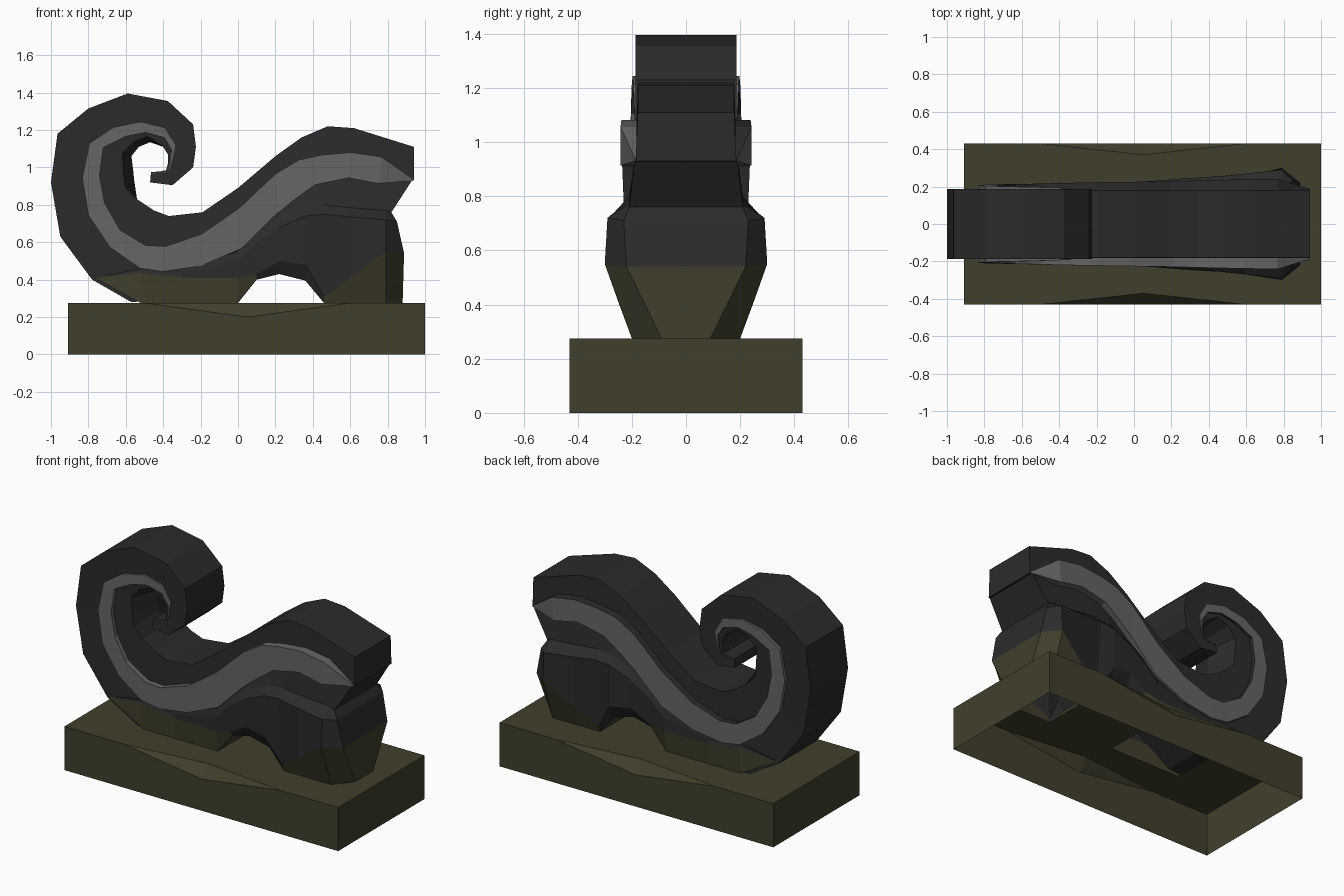
import bpy, bmesh


def material(name, rgb):
    m = bpy.data.materials.new(name)
    m.diffuse_color = (*rgb, 1)
    return m


DARK = material("charcoal", (0.024, 0.024, 0.024))
GRAY = material("stripe gray", (0.13, 0.13, 0.13))
OLIVE = material("olive", (0.053, 0.050, 0.025))


def finish(name, bm, mats):
    bmesh.ops.remove_doubles(bm, verts=bm.verts, dist=0.0005)
    bmesh.ops.recalc_face_normals(bm, faces=bm.faces)
    me = bpy.data.meshes.new(name)
    bm.to_mesh(me)
    bm.free()
    for m in mats:
        me.materials.append(m)
    ob = bpy.data.objects.new(name, me)
    bpy.context.collection.objects.link(ob)
    return ob


# --- Plinth: open-bottomed box, chipped front and back edges, openings under the feet
TOP = 0.275
xs = [-0.91, -0.5, 0.0, 0.05, 0.47, 0.6, 0.77, 1.0]
bm = bmesh.new()
grid = []
for x in xs:
    t = min(1, abs(x - 0.05) / 0.55)                     # 0 at the deepest point of the chip
    rim_z, inner = 0.2 + 0.075 * t, 0.43 - 0.06 * (1 - t)
    grid.append([bm.verts.new((x, y, z)) for y, z in (
        (-0.43, rim_z), (-inner, TOP), (-0.2, TOP), (0.2, TOP), (inner, TOP), (0.43, rim_z))])
for i in range(len(xs) - 1):
    for j in range(5):
        if not (j == 2 and i in (1, 4, 5)):
            bm.faces.new((grid[i][j], grid[i + 1][j], grid[i + 1][j + 1], grid[i][j + 1]))
rim = [g[0] for g in grid] + grid[-1][1:] + [g[-1] for g in grid[-2::-1]] + grid[0][-2:0:-1]
low = [bm.verts.new((v.co.x, v.co.y, 0)) for v in rim]
for k in range(len(rim)):
    n = (k + 1) % len(rim)
    bm.faces.new((rim[k], low[k], low[n], rim[n]))
finish("plinth", bm, [OLIVE])

# --- Scroll: stations of (inner/top x, z, outer/bottom x, z, stripe start, stripe end)
scroll = [
    (0.94, 1.11, 0.94, 0.93, 0.97, 1.0),
    (0.78, 1.16, 0.75, 0.90, 0.40, 0.95),
    (0.62, 1.21, 0.59, 0.93, 0.46, 0.95),
    (0.48, 1.22, 0.41, 0.90, 0.48, 0.98),
    (0.34, 1.16, 0.30, 0.81, 0.34, 0.95),
    (0.20, 1.06, 0.20, 0.71, 0.27, 0.90),
    (0.00, 0.89, 0.02, 0.53, 0.30, 0.90),
    (-0.19, 0.76, -0.20, 0.43, 0.35, 0.87),
    (-0.37, 0.74, -0.42, 0.29, 0.36, 0.66),
    (-0.45, 0.77, -0.57, 0.28, 0.38, 0.63),
    (-0.54, 0.83, -0.78, 0.40, 0.38, 0.60),
    (-0.555, 0.93, -0.95, 0.63, 0.40, 0.62),
    (-0.56, 0.98, -1.00, 0.92, 0.41, 0.62),
    (-0.57, 1.06, -0.965, 1.18, 0.38, 0.57),
    (-0.53, 1.11, -0.80, 1.315, 0.27, 0.51),
    (-0.47, 1.135, -0.59, 1.395, 0.20, 0.42),
    (-0.40, 1.11, -0.375, 1.355, 0.20, 0.42),
    (-0.375, 1.07, -0.24, 1.23, 0.15, 0.30),
    (-0.375, 1.02, -0.225, 1.11, 0.10, 0.15),
    (-0.385, 0.985, -0.24, 1.00, 0.10, 0.12),
    (-0.42, 0.978, -0.35, 0.905, 0.10, 0.12),
    (-0.465, 0.975, -0.47, 0.92, 0.10, 0.12),
]
bm = bmesh.new()
rings = []
for i, (ax, az, dx, dz, fb, fc) in enumerate(scroll):
    tip = i == 0 or i >= 18
    out = 0.187 if tip else 0.245 - 0.0032 * i           # stripe stands proud of the side
    edge = 0.12 if 10 < i < 16 else 0                    # inner wall of the curl is crowned
    prof = [(edge, 0.178), (fb, 0.182), (fb, out), (fc, out), (fc, 0.184), (1, 0.186)]
    half = [(ax + (dx - ax) * f, y, az + (dz - az) * f) for f, y in prof]
    ring = [(x, -y, z) for x, y, z in half] + half[::-1] + [(ax, 0, az)]
    rings.append([bm.verts.new(p) for p in ring])
for r, s in zip(rings, rings[1:]):
    for k in range(13):
        n = (k + 1) % 13
        f = bm.faces.new((r[k], r[n], s[n], s[k]))
        f.material_index = 1 if k in (1, 2, 3, 7, 8) else 0
for r in (rings[0], rings[-1]):
    bm.faces.new((r[0], r[5], r[6], r[11], r[12]))
finish("scroll", bm, [DARK, GRAY])

# --- Legs: stations of x, top z, shelf z, shelf y, colour line z, y there, bottom z
legs = [
    (-0.76, 0.412, 0.410, 0.19, 0.408, 0.192, 0.405),
    (-0.52, 0.46, 0.45, 0.205, 0.435, 0.21, TOP),
    (-0.30, 0.46, 0.43, 0.21, 0.41, 0.215, TOP),
    (0.00, 0.59, 0.50, 0.225, 0.41, 0.22, TOP),
    (0.10, 0.66, 0.60, 0.23, 0.43, 0.225, 0.40),
    (0.22, 0.76, 0.68, 0.24, 0.50, 0.235, 0.43),
    (0.36, 0.88, 0.74, 0.25, 0.48, 0.25, 0.395),
    (0.46, 0.93, 0.75, 0.255, 0.31, 0.21, TOP),
    (0.60, 0.95, 0.735, 0.27, 0.41, 0.25, TOP),
    (0.79, 0.92, 0.72, 0.29, 0.55, 0.30, TOP),
    (0.88, 0.93, 0.71, 0.23, 0.54, 0.22, TOP),
]
bm = bmesh.new()
rings = []
for i, (x, zt, zs, sy, zm, my, zf) in enumerate(legs):
    neck = min(zs + 0.05, zt)
    half = [(x, 0.19, zt), (x, min(sy, 0.21), neck), (x, sy, zs), (x, my, zm), (x, 0.2, zf)]
    if i == len(legs) - 1:                               # waist and narrow heel of the right end
        half = [(x + d, y, z) for d, (_, y, z) in zip((0.05, -0.06, -0.03, 0.008, 0), half)]
        half[4] = (x, 0.09, zf)
    rings.append([bm.verts.new((px, -y, z)) for px, y, z in half]
                 + [bm.verts.new(p) for p in half[::-1]])
for i, (r, s) in enumerate(zip(rings, rings[1:])):
    for k in range(9):
        if k == 4 and i in (1, 2, 7, 8, 9):              # feet are open to the plinth
            continue
        f = bm.faces.new((r[k], r[k + 1], s[k + 1], s[k]))
        side_olive = k in (3, 5) and (i < 4 or i > 6)
        f.material_index = 1 if side_olive or (k == 4 and i in (0, 3, 6)) else 0
end = rings[-1]
for k in range(4):
    f = bm.faces.new((end[k], end[k + 1], end[8 - k], end[9 - k]))
    f.material_index = 1 if k == 3 else 0
finish("legs", bm, [DARK, OLIVE])
